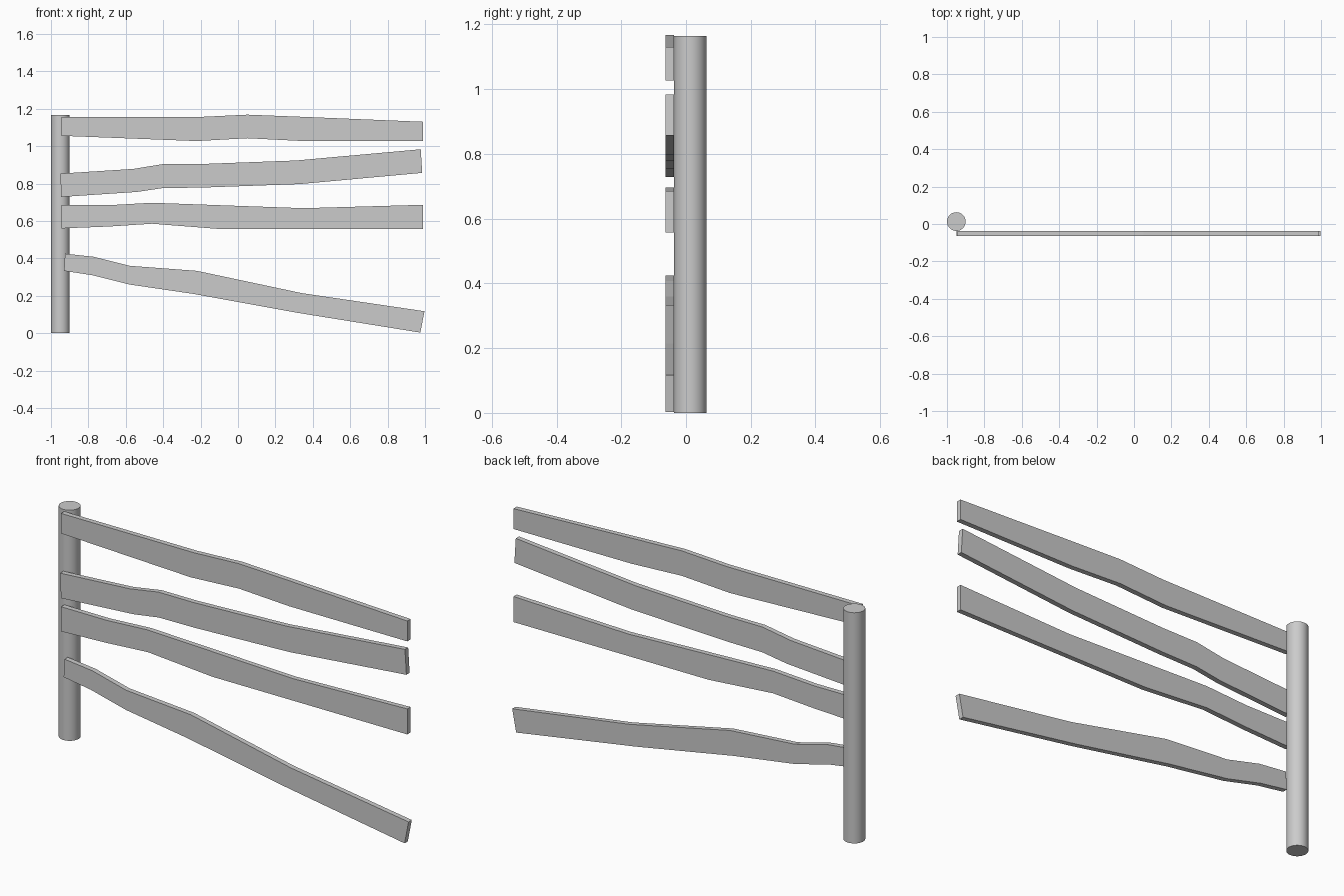
import bpy, bmesh

Y_FRONT, Y_BACK = -0.063, -0.037


def plank(name, lower, upper):
    """Extrude a wavy board outline (x, z) through the board thickness."""
    n = len(lower)
    bm = bmesh.new()
    rows = [[bm.verts.new((x, y, z)) for x, z in edge]
            for edge, y in ((lower, Y_FRONT), (upper, Y_FRONT),
                            (upper, Y_BACK), (lower, Y_BACK))]
    for k in range(4):
        a, b = rows[k], rows[(k + 1) % 4]
        for i in range(n - 1):
            bm.faces.new((a[i], a[i + 1], b[i + 1], b[i]))
    for i in (0, n - 1):
        bm.faces.new([r[i] for r in rows])
    bmesh.ops.recalc_face_normals(bm, faces=bm.faces)
    me = bpy.data.meshes.new(name)
    bm.to_mesh(me)
    bm.free()
    ob = bpy.data.objects.new(name, me)
    bpy.context.collection.objects.link(ob)
    return ob


# Round post
bpy.ops.mesh.primitive_cylinder_add(vertices=32, radius=0.05, depth=1.165,
                                    location=(-0.95, 0.013, 0.5825))
post = bpy.context.object
post.name = "post"
bpy.ops.object.shade_smooth_by_angle()

# Rails, top to bottom: lower edge, upper edge
plank("top_rail",
      [(-0.945, 1.055), (-0.22, 1.027), (0.05, 1.042), (0.33, 1.028), (0.99, 1.027)],
      [(-0.945, 1.156), (-0.2, 1.156), (0.05, 1.168), (0.33, 1.157), (0.99, 1.13)])
plank("upper_middle_rail",
      [(-0.945, 0.728), (-0.54, 0.755), (-0.4, 0.776), (-0.2, 0.778), (0.33, 0.797), (0.985, 0.857)],
      [(-0.95, 0.853), (-0.56, 0.878), (-0.4, 0.904), (-0.2, 0.904), (0.31, 0.923), (0.977, 0.983)])
plank("lower_middle_rail",
      [(-0.945, 0.56), (-0.69, 0.57), (-0.46, 0.585), (-0.1, 0.557), (0.35, 0.557), (0.99, 0.557)],
      [(-0.945, 0.685), (-0.69, 0.684), (-0.46, 0.697), (-0.1, 0.684), (0.35, 0.668), (0.99, 0.686)])
plank("bottom_rail",
      [(-0.93, 0.333), (-0.78, 0.31), (-0.58, 0.26), (-0.24, 0.21), (0.31, 0.11), (0.975, 0.003)],
      [(-0.925, 0.425), (-0.77, 0.408), (-0.58, 0.36), (-0.22, 0.333), (0.34, 0.214), (0.997, 0.117)])
